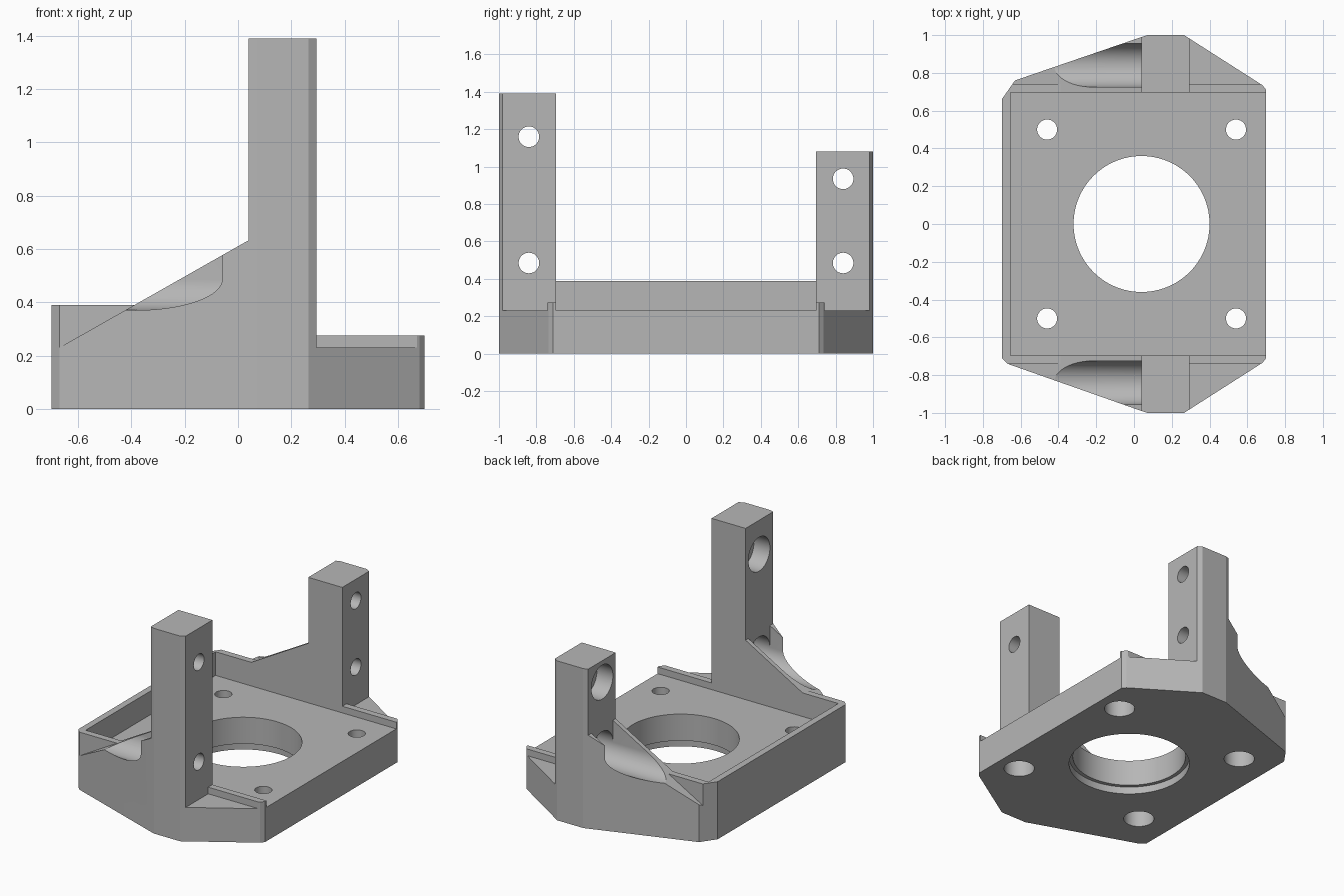
import bpy, math
from mathutils import Vector

cube = bpy.data.objects.get("Cube")
if cube:
    bpy.data.objects.remove(cube, do_unlink=True)

grey = bpy.data.materials.new("mid_grey")
grey.use_nodes = True
grey.diffuse_color = (0.47, 0.47, 0.47, 1)
grey.node_tree.nodes["Principled BSDF"].inputs["Base Color"].default_value = (0.47, 0.47, 0.47, 1)


def prism(name, points, axis, lo, hi):
    """Extrude a 2D polygon along an axis; the points use the other two axes."""
    place = {"x": lambda a, b, h: (h, a, b),
             "y": lambda a, b, h: (a, h, b),
             "z": lambda a, b, h: (a, b, h)}[axis]
    n = len(points)
    verts = [place(a, b, h) for h in (lo, hi) for a, b in points]
    faces = [tuple(range(n))[::-1], tuple(range(n, 2 * n))]
    faces += [(i, (i + 1) % n, n + (i + 1) % n, n + i) for i in range(n)]
    mesh = bpy.data.meshes.new(name)
    mesh.from_pydata(verts, [], faces)
    # Make the normals face outward
    volume = 0
    for poly in mesh.polygons:
        volume += poly.normal.dot(Vector(poly.center)) * poly.area
    if volume < 0:
        mesh.flip_normals()
    obj = bpy.data.objects.new(name, mesh)
    bpy.context.collection.objects.link(obj)
    return obj


def rect(a0, a1, b0, b1):
    return [(a0, b0), (a1, b0), (a1, b1), (a0, b1)]


def circle(a, b, r, n=64):
    return [(a + r * math.cos(2 * math.pi * i / n),
             b + r * math.sin(2 * math.pi * i / n)) for i in range(n)]


def combine(target, tool, operation):
    mod = target.modifiers.new("cut", "BOOLEAN")
    mod.operation = operation
    mod.solver = "EXACT"
    mod.object = tool
    bpy.context.view_layer.objects.active = target
    bpy.ops.object.modifier_apply(modifier=mod.name)
    bpy.data.objects.remove(tool, do_unlink=True)


FLOOR, LIP, WALL = 0.23, 0.275, 0.39
POST_L, POST_R, INNER, OUTER = 0.04, 0.295, 0.695, 0.74
slope = lambda x: FLOOR + (x + 0.67) * 0.567
wall_end = -0.67 + (WALL - FLOOR) / 0.567

# Base plate and raised side wall
body = prism("motor_bracket", rect(-0.9, 0.9, -0.72, 0.72), "z", -0.1, FLOOR)
combine(body, prism("side_wall", rect(-0.9, -0.655, -0.72, 0.72), "z", -0.1, WALL), "UNION")

# Posts with sloping gussets and thin lips, one on each side
for side, top in ((-1, 1.39), (1, 1.08)):
    post = [(POST_L, slope(POST_L)), (POST_L, top), (POST_R, top)]
    lip = [(-0.9, -0.1), (-0.9, WALL), (wall_end, WALL)] + post + \
          [(POST_R, LIP), (0.9, LIP), (0.9, -0.1)]
    gusset = [(-0.9, -0.1), (-0.9, FLOOR), (-0.67, FLOOR)] + post + \
             [(POST_R, FLOOR), (0.9, FLOOR), (0.9, -0.1)]
    for name, pts, y0, y1 in (("lip", lip, INNER, OUTER), ("gusset", gusset, OUTER, 1.1)):
        lo, hi = sorted((side * y0, side * y1))
        combine(body, prism(name, pts, "y", lo, hi), "UNION")

# Trim everything to the plan outline
outline = [(-0.7, -0.71), (-0.67, -0.74), (0.04, -0.99), (0.07, -1), (0.265, -1),
           (0.68, -0.735), (0.7, -0.71), (0.7, 0.71), (0.68, 0.735), (0.265, 1),
           (0.07, 1), (0.04, 0.99), (-0.63, 0.76), (-0.7, 0.66)]
combine(body, prism("outline", outline, "z", 0, 2), "INTERSECT")

# Central bore with a shallow step underneath
combine(body, prism("bore", circle(0.04, 0, 0.36, 96), "z", -0.1, 0.5), "DIFFERENCE")
combine(body, prism("bore_step", circle(0.04, 0, 0.385, 96), "z", -0.1, 0.05), "DIFFERENCE")

# Four mounting holes, counterbored from below
for x in (-0.46, 0.54):
    for y in (-0.5, 0.5):
        combine(body, prism("hole", circle(x, y, 0.053), "z", -0.1, 0.5), "DIFFERENCE")
        combine(body, prism("counterbore", circle(x, y, 0.097), "z", -0.1, 0.12), "DIFFERENCE")

# Post holes, and the channels that give access through the gussets
for side, upper in ((-1, 1.16), (1, 0.935)):
    y = side * 0.84
    for z in (0.485, upper):
        combine(body, prism("post_hole", circle(y, z, 0.055), "x", -0.2, 0.5), "DIFFERENCE")
        combine(body, prism("post_recess", circle(y, z, 0.115), "x", -0.9, 0.16), "DIFFERENCE")
    channel = rect(y - 0.115, y + 0.115, 0.485, 0.9)
    combine(body, prism("channel", channel, "x", -0.9, POST_L), "DIFFERENCE")

body.data.materials.clear()
body.data.materials.append(grey)
for poly in body.data.polygons:
    poly.material_index = 0
for obj in bpy.context.selected_objects:
    obj.select_set(False)
body.select_set(True)
bpy.context.view_layer.objects.active = body
bpy.ops.object.shade_smooth_by_angle(angle=math.radians(15))
